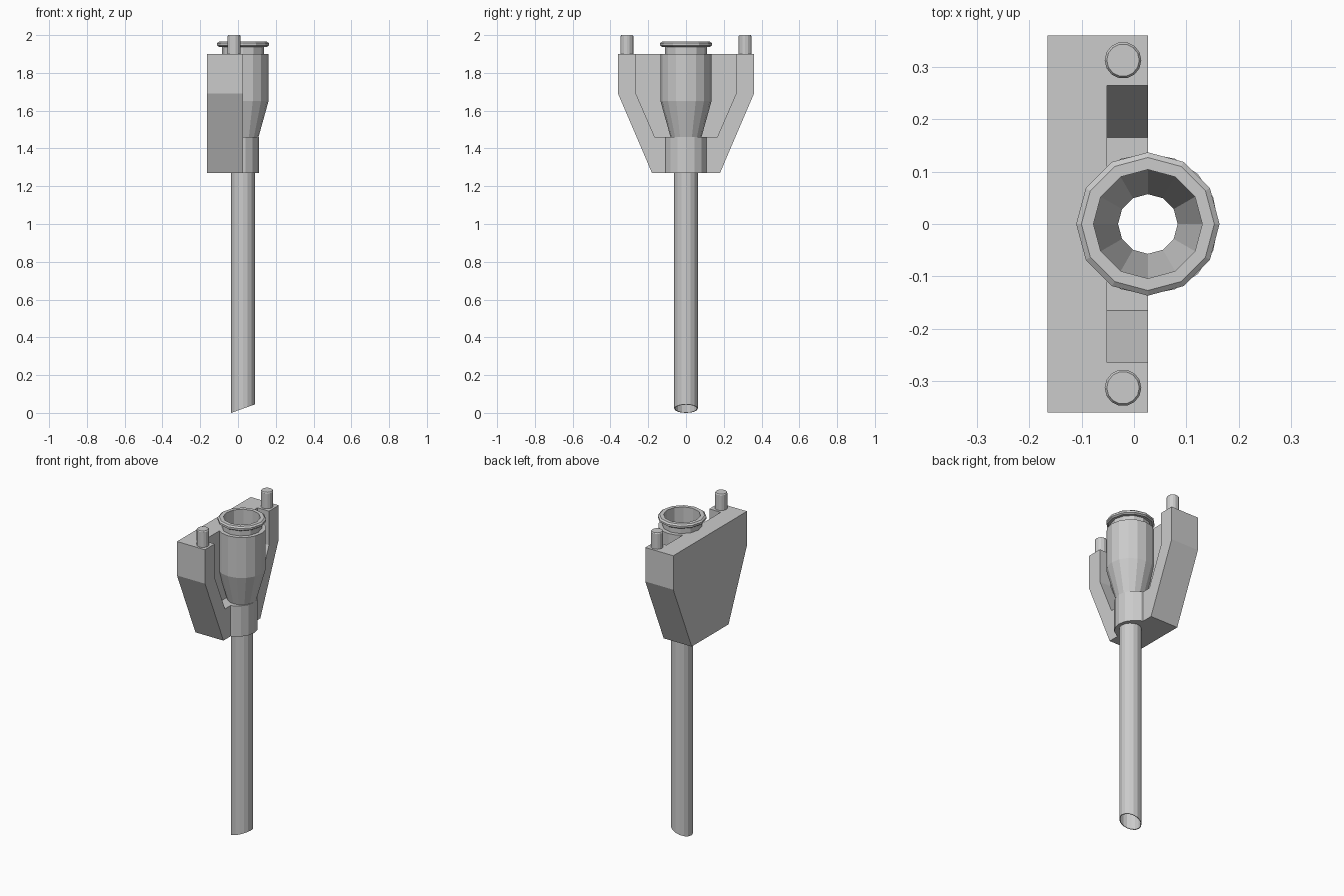
import bpy, bmesh
from math import cos, sin, pi

if "Cube" in bpy.data.objects:
    bpy.data.objects.remove(bpy.data.objects["Cube"])

CX = 0.0265  # axis of the tube and funnel


def finish(name, bm):
    bmesh.ops.recalc_face_normals(bm, faces=bm.faces)
    me = bpy.data.meshes.new(name)
    bm.to_mesh(me)
    bm.free()
    ob = bpy.data.objects.new(name, me)
    bpy.context.collection.objects.link(ob)
    return ob


def lathe(name, profile, n, x=CX, y=0.0, loop=False, caps=False):
    """Revolve (radius, z) points; loop closes the section, caps fills the ends."""
    bm = bmesh.new()
    rings = [[bm.verts.new((x + r * cos(2 * pi * i / n), y + r * sin(2 * pi * i / n), z))
              for i in range(n)] for r, z in profile]
    pairs = list(zip(rings, rings[1:]))
    if loop:
        pairs.append((rings[-1], rings[0]))
    for a, b in pairs:
        for i in range(n):
            j = (i + 1) % n
            bm.faces.new((a[i], a[j], b[j], b[i]))
    if caps:
        bm.faces.new(rings[0])
        bm.faces.new(rings[-1])
    return finish(name, bm)


def prism(name, half, x0, x1):
    """Mirror a half outline of (y, z) points and extrude it along x."""
    pts = half + [(-y, z) for y, z in reversed(half)]
    bm = bmesh.new()
    face = bm.faces.new([bm.verts.new((x0, y, z)) for y, z in pts])
    out = bmesh.ops.extrude_face_region(bm, geom=[face])
    for v in out["geom"]:
        if isinstance(v, bmesh.types.BMVert):
            v.co.x = x1
    return finish(name, bm)


def combine(ob, other, operation):
    mod = ob.modifiers.new("combine", "BOOLEAN")
    mod.operation = operation
    mod.solver = "EXACT"
    mod.object = other
    bpy.context.view_layer.objects.active = ob
    bpy.ops.object.modifier_apply(modifier=mod.name)
    bpy.data.objects.remove(other, do_unlink=True)


# Tapered holder block with front recess, rounded collar and through channel
body = prism("holder_body", [(0.36, 1.90), (0.36, 1.69), (0.18, 1.27)], -0.165, 0.0265)
recess = prism("recess_cutter", [(0.265, 2.0), (0.265, 1.69), (0.165, 1.46)], -0.052, 0.2)
combine(body, recess, "DIFFERENCE")
collar = lathe("collar", [(0.115, 1.27), (0.115, 1.46)], 16, x=-0.005, caps=True)
combine(body, collar, "UNION")
channel = lathe("channel_cutter", [(0.0597, 1.2), (0.0597, 1.44), (0.066, 1.46),
                                   (0.12, 1.65), (0.12, 1.95)], 24, caps=True)
combine(body, channel, "DIFFERENCE")

# Funnel outer wall
lathe("funnel", [(0.077, 1.43), (0.082, 1.46), (0.135, 1.65), (0.135, 1.90), (0.107, 1.90)], 16)

# Neck, rim and inner funnel lining
lathe("rim_and_lining", [
    (0.057, 1.44), (0.104, 1.65), (0.104, 1.965), (0.127, 1.965), (0.137, 1.957),
    (0.137, 1.945), (0.127, 1.938), (0.112, 1.938), (0.112, 1.89),
    (0.108, 1.65), (0.0595, 1.44)], 12, loop=True)

# Long hollow tube with a slanted tip
tube = lathe("tube", [(0.0625, 0.0), (0.0625, 1.44), (0.0585, 1.44), (0.0585, 0.0)], 16, loop=True)
for v in tube.data.vertices:
    if v.co.z < 0.5:
        v.co.z = (v.co.x - CX + 0.0625) * 0.36

# Pegs on the top of both arms
for side, label in ((-1, "left"), (1, "right")):
    lathe("peg_" + label, [(0.035, 1.88), (0.035, 1.994), (0.031, 2.0)], 14,
          x=-0.021, y=side * 0.313, caps=True)
